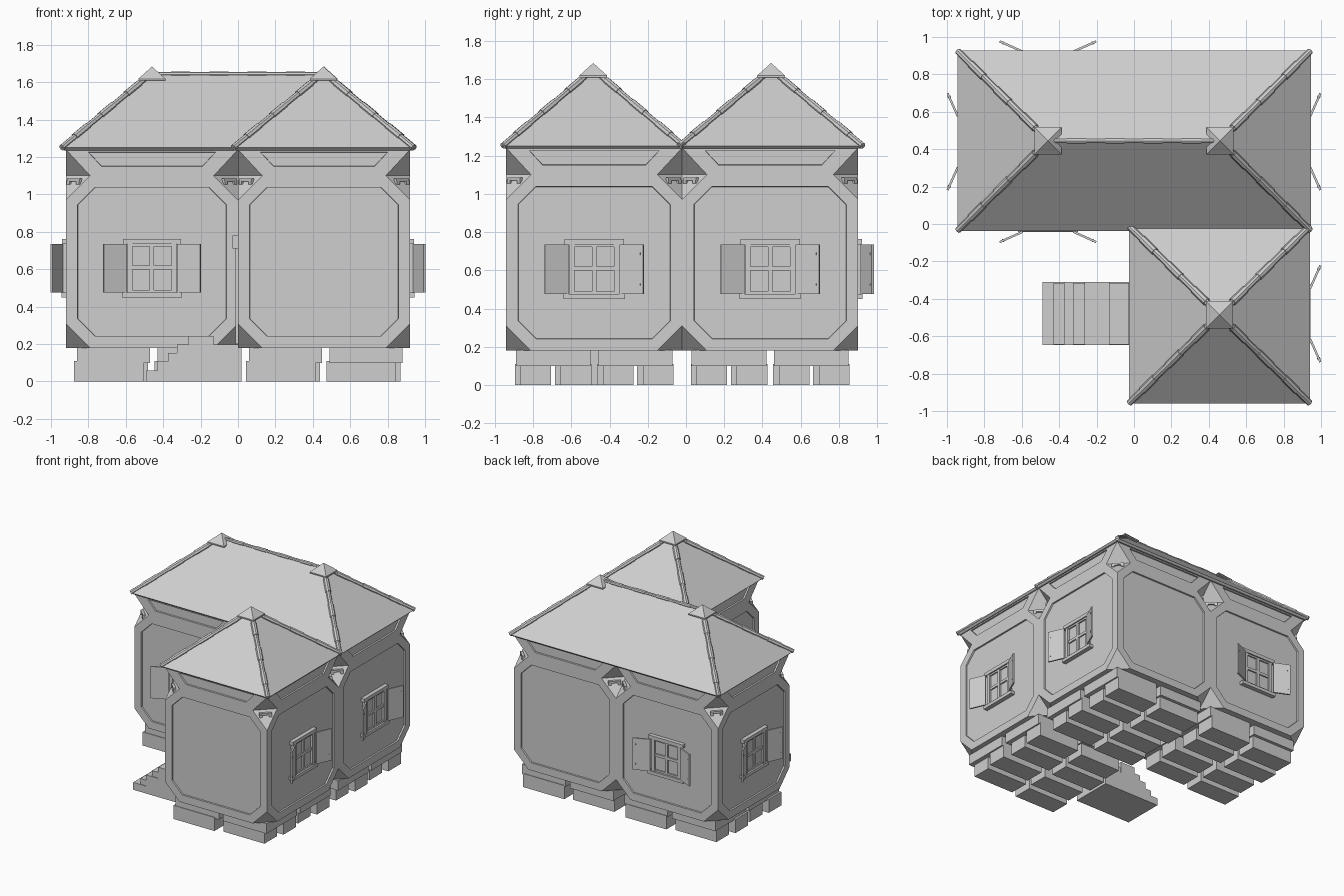
import bpy, bmesh, math
from mathutils import Matrix, Vector

if "Cube" in bpy.data.objects:
    bpy.data.objects.remove(bpy.data.objects["Cube"])

grey = bpy.data.materials.new("plain_grey")
grey.diffuse_color = (0.62, 0.62, 0.62, 1)
grey.use_nodes = True
grey.node_tree.nodes["Principled BSDF"].inputs["Base Color"].default_value = grey.diffuse_color


def finish(name, bm):
    bmesh.ops.recalc_face_normals(bm, faces=bm.faces)
    me = bpy.data.meshes.new(name)
    bm.to_mesh(me)
    bm.free()
    me.materials.append(grey)
    ob = bpy.data.objects.new(name, me)
    bpy.context.collection.objects.link(ob)
    return ob


def box(bm, lo, hi, m=Matrix()):
    lo, hi = Vector(lo), Vector(hi)
    s = hi - lo
    bmesh.ops.create_cube(bm, size=1, matrix=m @ Matrix.Translation((lo + hi) / 2) @ Matrix.Diagonal((*s, 1)))


def hull(bm, pts):
    vs = [bm.verts.new(p) for p in pts]
    bmesh.ops.convex_hull(bm, input=vs)
    bmesh.ops.dissolve_limit(bm, angle_limit=0.01, verts=bm.verts, edges=bm.edges)


def roll(bm, a, b, r, n):
    """Row of round tiles along a line, alternately thick and thin."""
    a, b = Vector(a), Vector(b)
    rot = (b - a).to_track_quat('Z', 'Y').to_matrix().to_4x4()
    for i in range(n):
        rad = r if i % 2 else r * 0.82
        bmesh.ops.create_cone(bm, cap_ends=True, segments=8, radius1=rad, radius2=rad,
                              depth=(b - a).length / n,
                              matrix=Matrix.Translation(a.lerp(b, (i + 0.5) / n)) @ rot)


H, CUT, Z0, Z1, Z2 = 0.46, 0.13, 0.18, 1.10, 1.24
cells = {"left": (-0.46, 0.44), "back": (0.46, 0.44), "front": (0.46, -0.48)}
signs = [(-1, -1), (-1, 1), (1, -1), (1, 1)]


def wall_matrix(cx, cy, turn):
    # local frame: wall surface on y = 0, outside toward -y
    return (Matrix.Translation((cx, cy, 0)) @ Matrix.Rotation(math.radians(turn), 4, 'Z')
            @ Matrix.Translation((0, -H, 0)))


for name, (cx, cy) in cells.items():
    # cube room with cut corners and recessed eight-sided wall panels
    bm = bmesh.new()
    pts = []
    for sx, sy in signs:
        for z, dz in ((Z0, CUT), (Z1, -CUT)):
            pts += [(cx + sx * (H - CUT), cy + sy * H, z), (cx + sx * H, cy + sy * (H - CUT), z),
                    (cx + sx * H, cy + sy * H, z + dz)]
    hull(bm, pts)
    bm.normal_update()
    walls = [f for f in bm.faces if len(f.verts) == 8 and abs(f.normal.z) < 0.1]
    bmesh.ops.inset_individual(bm, faces=walls, thickness=0.067)
    bmesh.ops.inset_individual(bm, faces=walls, thickness=0.002, depth=-0.012)
    finish(name + "_room", bm)

    # flared band under the eaves, with a sunken trapezoid on each side
    bm = bmesh.new()
    pts = []
    for sx, sy in signs:
        pts += [(cx + sx * (H - CUT), cy + sy * H, Z1), (cx + sx * H, cy + sy * (H - CUT), Z1),
                (cx + sx * H, cy + sy * H, Z2)]
    hull(bm, pts)
    bm.normal_update()
    sides = [f for f in bm.faces if len(f.verts) == 4 and abs(f.normal.z) < 0.1]
    bmesh.ops.inset_individual(bm, faces=sides, thickness=0.04)
    for f in sides:
        axis = 0 if abs(f.normal.y) > 0.5 else 1
        for v in f.verts:
            top = v.co.z > (Z1 + Z2) / 2
            side = 1 if v.co[axis] > (cx, cy)[axis] else -1
            v.co.z = 1.226 if top else 1.15
            v.co[axis] = (cx, cy)[axis] + side * (0.34 if top else 0.27)
    bmesh.ops.inset_individual(bm, faces=sides, thickness=0.002, depth=-0.012)
    finish(name + "_eave_band", bm)

    # little brackets sitting in the corner notches
    bm = bmesh.new()
    for sx, sy in signs:
        m = (Matrix.Translation((cx + sx * (H - 0.046), cy + sy * (H - 0.046), 1.069))
             @ Matrix.Rotation(math.atan2(sy, sx) + math.pi / 2, 4, 'Z'))
        box(bm, (-0.046, -0.01, 0.0), (0.046, 0.01, 0.016), m)
        for s in (-1, 1):
            box(bm, (s * 0.036 - 0.011, -0.012, -0.016), (s * 0.036 + 0.011, 0.012, 0.004), m)
    finish(name + "_corner_brackets", bm)

    # foundation stones, two by two clusters, each standing on two strips
    bm = bmesh.new()
    for sx, sy in signs:
        x, y = cx + sx * 0.215, cy + sy * 0.215
        k = 0.015 * sx
        for s in (-1, 1):
            yc = y + s * 0.105 + k
            xc = x - 0.004 + s * 0.012
            box(bm, (xc - 0.185, yc - 0.08, 0), (xc + 0.185, yc + 0.08, 0.11))
        box(bm, (x - 0.185, y - 0.195, 0.10), (x + 0.205, y + 0.195, 0.182))
    finish(name + "_foundation_stones", bm)

# windows with opened shutters
windows = [("left", 0), ("left", 180), ("left", 270), ("back", 90), ("front", 90)]
for i, (cell, turn) in enumerate(windows, 1):
    m = wall_matrix(*cells[cell], turn)
    bm = bmesh.new()
    for s in (-1, 1):
        box(bm, (s * 0.118 - 0.014, -0.015, 0.47), (s * 0.118 + 0.014, 0.014, 0.74), m)
    box(bm, (-0.16, -0.024, 0.45), (0.16, 0.014, 0.476), m)
    box(bm, (-0.155, -0.02, 0.735), (0.155, 0.014, 0.763), m)
    box(bm, (-0.012, -0.01, 0.47), (0.012, 0.014, 0.74), m)
    box(bm, (-0.11, -0.009, 0.598), (0.11, 0.014, 0.62), m)
    for z in (0.476, 0.722):
        box(bm, (-0.11, -0.009, z), (0.11, 0.014, z + 0.014), m)
    box(bm, (-0.11, 0.002, 0.47), (0.11, 0.014, 0.74), m)
    finish(f"window_frame_{i}", bm)
    bm = bmesh.new()
    for s in (-1, 1):
        hinge = m @ Matrix.Translation((s * 0.136, -0.022, 0)) @ Matrix.Rotation(-s * math.radians(24), 4, 'Z')
        a, b = sorted((0, s * 0.134))
        box(bm, (a, -0.006, 0.477), (b, 0.006, 0.735), hinge)
        for z in (0.52, 0.68):
            c, d = sorted((s * 0.108, s * 0.118))
            box(bm, (c, -0.008, z), (d, 0.008, z + 0.012), hinge)
    finish(f"window_shutters_{i}", bm)

# door on the inner wall of the front room
m = wall_matrix(*cells["front"], 270)
bm = bmesh.new()
box(bm, (-0.115, -0.004, 0.2), (0.115, 0.014, 0.71), m)
for x in (-0.06, 0, 0.06):
    box(bm, (x - 0.026, -0.008, 0.25), (x + 0.026, 0.01, 0.70), m)
finish("door", bm)
bm = bmesh.new()
for s in (-1, 1):
    box(bm, (s * 0.13 - 0.02, -0.014, 0.2), (s * 0.13 + 0.02, 0.014, 0.72), m)
box(bm, (-0.165, -0.03, 0.71), (0.165, 0.014, 0.78), m)
finish("door_frame", bm)

# stone steps up to the door
bm = bmesh.new()
starts = [-0.49, -0.43, -0.375, -0.325, -0.265]
for i, x in enumerate(starts):
    j = 0.005 * (i % 2)
    end = -0.13 if i == 4 else 0.02
    box(bm, (x, -0.648 + j, 0), (end, -0.31 - j, 0.06 + 0.046 * i))
finish("door_steps", bm)

# hipped roofs: centre, half sizes, half ridge length
roofs = {"main": (0, 0.445, 0.945, 0.482, 0.46), "front": (0.457, -0.485, 0.485, 0.475, 0)}
for name, (cx, cy, hx, hy, rx) in roofs.items():
    bm = bmesh.new()
    pts = []
    for sx, sy in signs:
        pts += [(cx + sx * (hx - 0.015), cy + sy * (hy - 0.015), 1.236), (cx + sx * hx, cy + sy * hy, 1.25)]
    pts += [(cx + s * rx, cy, 1.648) for s in ((-1, 1) if rx else (1,))]
    hull(bm, pts)
    finish(name + "_roof", bm)

    # hip and ridge tiles
    bm = bmesh.new()
    for sx, sy in signs:
        roll(bm, (cx + sx * (hx - 0.003), cy + sy * (hy - 0.003), 1.25), (cx + sx * rx, cy, 1.648), 0.021, 7)
    if rx:
        roll(bm, (cx - rx, cy, 1.642), (cx + rx, cy, 1.642), 0.016, 9)
    finish(name + "_roof_hip_tiles", bm)

    # pyramid caps
    bm = bmesh.new()
    for s in ((-1, 1) if rx else (1,)):
        x = cx + s * rx
        hull(bm, [(x + a * 0.073, cy + b * 0.073, z) for a, b in signs for z in (1.608, 1.618)]
             + [(x, cy, 1.684)])
    finish(name + "_roof_caps", bm)
